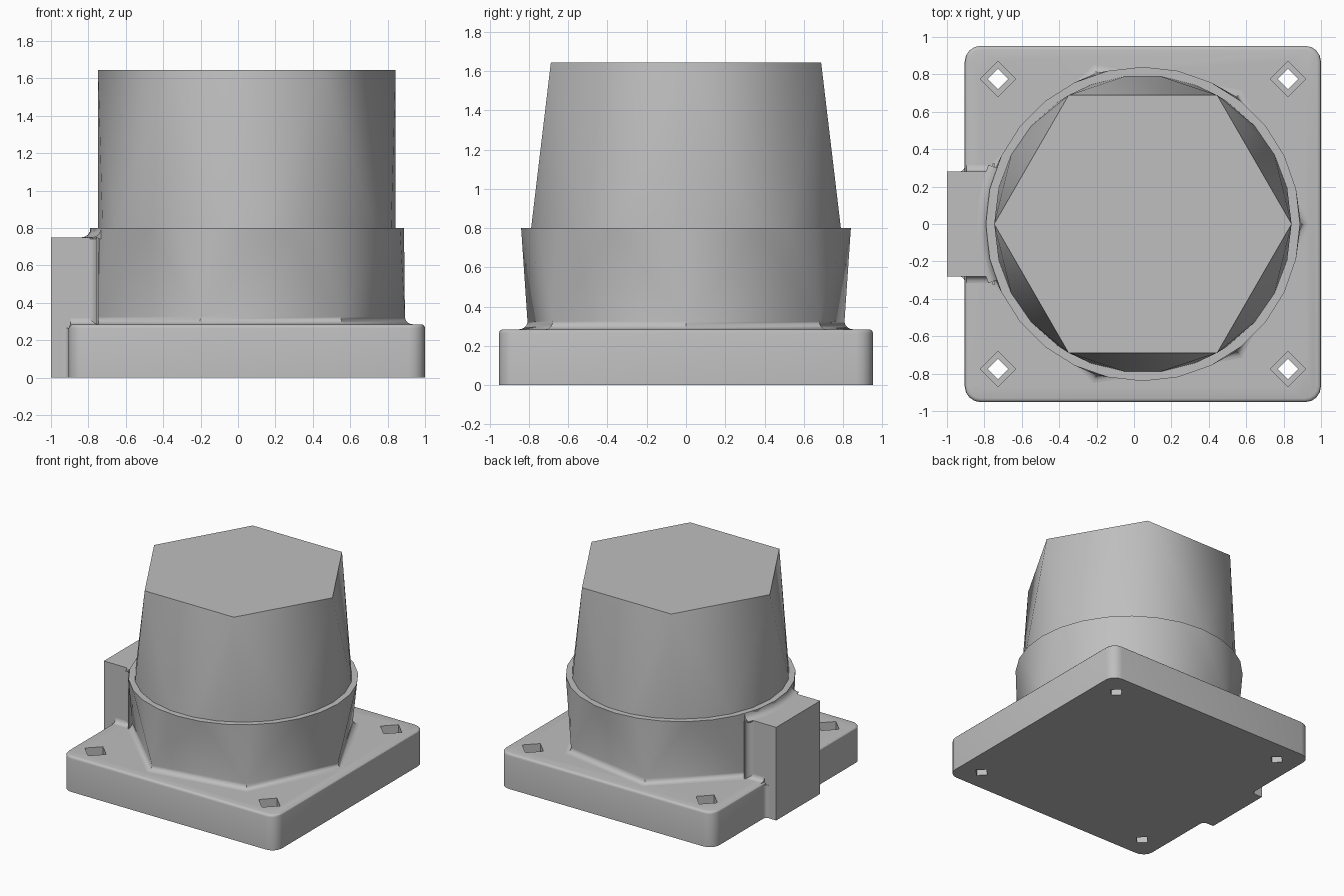
import bpy, bmesh, math
from math import sin, cos, pi, radians
from mathutils import Vector

cube = bpy.data.objects.get("Cube")
if cube:
    bpy.data.objects.remove(cube, do_unlink=True)

CX = 0.0475          # axis of plate and dome
HALF = 0.9525        # half width of plate
TOP = 0.285          # top of plate
RIM = 0.8            # height of sleeve rim
BOX_Y = 0.28         # half width of side box
R = 0.845            # sleeve radius

grey = bpy.data.materials.new("plain grey")
grey.use_nodes = True
colour = (0.52, 0.52, 0.52, 1)
grey.diffuse_color = colour
grey.node_tree.nodes["Principled BSDF"].inputs["Base Color"].default_value = colour


def finish(name, bm):
    bmesh.ops.recalc_face_normals(bm, faces=bm.faces[:])
    mesh = bpy.data.meshes.new(name)
    bm.to_mesh(mesh)
    bm.free()
    mesh.materials.append(grey)
    ob = bpy.data.objects.new(name, mesh)
    bpy.context.collection.objects.link(ob)
    return ob


def smooth(ob):
    bpy.ops.object.select_all(action='DESELECT')
    ob.select_set(True)
    bpy.context.view_layer.objects.active = ob
    bpy.ops.object.shade_smooth_by_angle(angle=radians(30))


def ring(bm, radius, z, angles):
    return [bm.verts.new((CX + radius * cos(a), radius * sin(a), z)) for a in angles]


def turn(n):
    return [2 * pi * i / n for i in range(n)]


def fan_loft(bm, poly, poly_angles, circle, circle_angles):
    """Join a few-sided ring to a round ring with a fan at each corner."""
    n, m = len(circle), len(poly)

    def nearest(i):
        mid = circle_angles[i % n] + pi / n
        return max(range(m), key=lambda k: round(cos(mid - poly_angles[k]), 5))

    for i in range(n):
        k, nxt = nearest(i), nearest(i + 1)
        a, b = circle[i], circle[(i + 1) % n]
        bm.faces.new((a, b, poly[k]))
        if nxt != k:
            bm.faces.new((b, poly[nxt], poly[k]))


def box(name, low, high):
    bm = bmesh.new()
    bmesh.ops.create_cube(bm, size=1)
    for v in bm.verts:
        v.co = Vector([(l + h) / 2 + c * (h - l) for l, h, c in zip(low, high, v.co)])
    return finish(name, bm)


def fillet(name, corner, u, v, sweep, r=0.035, steps=5):
    """Concave quarter-round strip lying in the corner between directions u and v."""
    corner, u, v = Vector(corner), Vector(u), Vector(v)
    bm = bmesh.new()
    outline = [corner - 0.01 * (u + v), corner + r * u - 0.01 * v]
    for i in range(steps + 1):
        a = pi / 2 * i / steps
        outline.append(corner + r * (1 - sin(a)) * u + r * (1 - cos(a)) * v)
    outline.append(corner + r * v - 0.01 * u)
    face = bm.faces.new([bm.verts.new(p) for p in outline])
    out = bmesh.ops.extrude_face_region(bm, geom=[face])
    moved = [g for g in out["geom"] if isinstance(g, bmesh.types.BMVert)]
    bmesh.ops.translate(bm, verts=moved, vec=Vector(sweep))
    smooth(finish(name, bm))


# Base plate with rounded corners and softened top edge
plate = box("base_plate", (CX - HALF, -HALF, 0), (CX + HALF, HALF, TOP))
bm = bmesh.new()
bm.from_mesh(plate.data)
upright = [e for e in bm.edges if abs(e.verts[0].co.z - e.verts[1].co.z) > 0.1]
bmesh.ops.bevel(bm, geom=upright, offset=0.085, segments=4, profile=0.5, affect='EDGES')
upper = [e for e in bm.edges if all(v.co.z > TOP - 0.001 for v in e.verts)]
bmesh.ops.bevel(bm, geom=upper, offset=0.02, segments=3, profile=0.5, affect='EDGES')
bm.to_mesh(plate.data)
bm.free()

# Diamond bolt holes with a wider upper pocket
bpy.context.view_layer.objects.active = plate
for radius, floor in ((0.095, 0.1), (0.055, -0.1)):
    bm = bmesh.new()
    for sx in (-1, 1):
        for sy in (-1, 1):
            lo = ring(bm, radius, floor, turn(4))
            hi = ring(bm, radius, 0.4, turn(4))
            for v in lo + hi:
                v.co += Vector((sx * 0.775, sy * 0.775, 0))
            for i in range(4):
                j = (i + 1) % 4
                bm.faces.new((lo[i], lo[j], hi[j], hi[i]))
            bm.faces.new(lo)
            bm.faces.new(hi)
    cutter = finish("hole_cutter", bm)
    cutter.hide_render = True
    mod = plate.modifiers.new("holes", 'BOOLEAN')
    mod.operation, mod.solver, mod.object = 'DIFFERENCE', 'EXACT', cutter
    bpy.ops.object.modifier_apply(modifier=mod.name)
    bpy.data.objects.remove(cutter, do_unlink=True)
smooth(plate)

# Sleeve: faceted foot with a flared fillet, rising to a round rim
bm = bmesh.new()
step = (pi - math.asin(BOX_Y / R)) / 3
foot_angles = [k * step for k in range(-3, 4)]
rings = []
for i in range(6):
    a = pi / 2 * i / 5
    rings.append(ring(bm, R + 0.045 * (1 - sin(a)), TOP + 0.04 * (1 - cos(a)), foot_angles))
for lower, higher in zip(rings, rings[1:]):
    for i in range(7):
        j = (i + 1) % 7
        bm.faces.new((lower[i], lower[j], higher[j], higher[i]))
rim = ring(bm, 0.84, RIM, turn(28))
fan_loft(bm, rings[-1], foot_angles, rim, turn(28))
bm.faces.new(rim)
bm.faces.new(rings[0][::-1])
smooth(finish("sleeve", bm))

# Dome: round foot rising to a six-sided flat top
bm = bmesh.new()
cap = ring(bm, 0.795, 1.645, turn(6))
base = ring(bm, 0.795, RIM, turn(26))
fan_loft(bm, cap, turn(6), base, turn(26))
bm.faces.new(cap)
bm.faces.new(base[::-1])
smooth(finish("dome", bm))

# Side box
box("side_box", (-1, -BOX_Y, 0), (-0.7, BOX_Y, 0.75))

# Curved collar from the box top up to the rim
bm = bmesh.new()
arc = [pi + radians(21) * (i / 6 - 1) for i in range(13)]
rows = [ring(bm, 0.78, 0.74, arc), ring(bm, 0.885, 0.74, arc)]
for i in range(5):
    a = pi / 2 * i / 4
    rows.append(ring(bm, 0.835 + 0.05 * (1 - sin(a)), 0.75 + 0.05 * (1 - cos(a)), arc))
rows.append(ring(bm, 0.78, RIM, arc))
for p, q in zip(rows, rows[1:] + rows[:1]):
    for i in range(12):
        bm.faces.new((p[i], p[i + 1], q[i + 1], q[i]))
for end in (0, -1):
    bm.faces.new([row[end] for row in rows])
smooth(finish("rim_collar", bm))

# Fillets where the box meets plate and sleeve
for side, s in (("left", 1), ("right", -1)):
    y = s * BOX_Y
    edge = CX - HALF
    fillet("plate_corner_fillet_" + side, (edge, y, 0), (-1, 0, 0), (0, s, 0),
           (0, 0, TOP - 0.02), r=0.03)
    fillet("plate_top_fillet_" + side, (edge + 0.01, y, TOP), (0, s, 0), (0, 0, 1),
           (0.17, 0, 0))
    fillet("sleeve_fillet_" + side, (-0.755, y, TOP), (-1, 0, 0), (0, s, 0),
           (0, 0, 0.75 - TOP), r=0.045)
